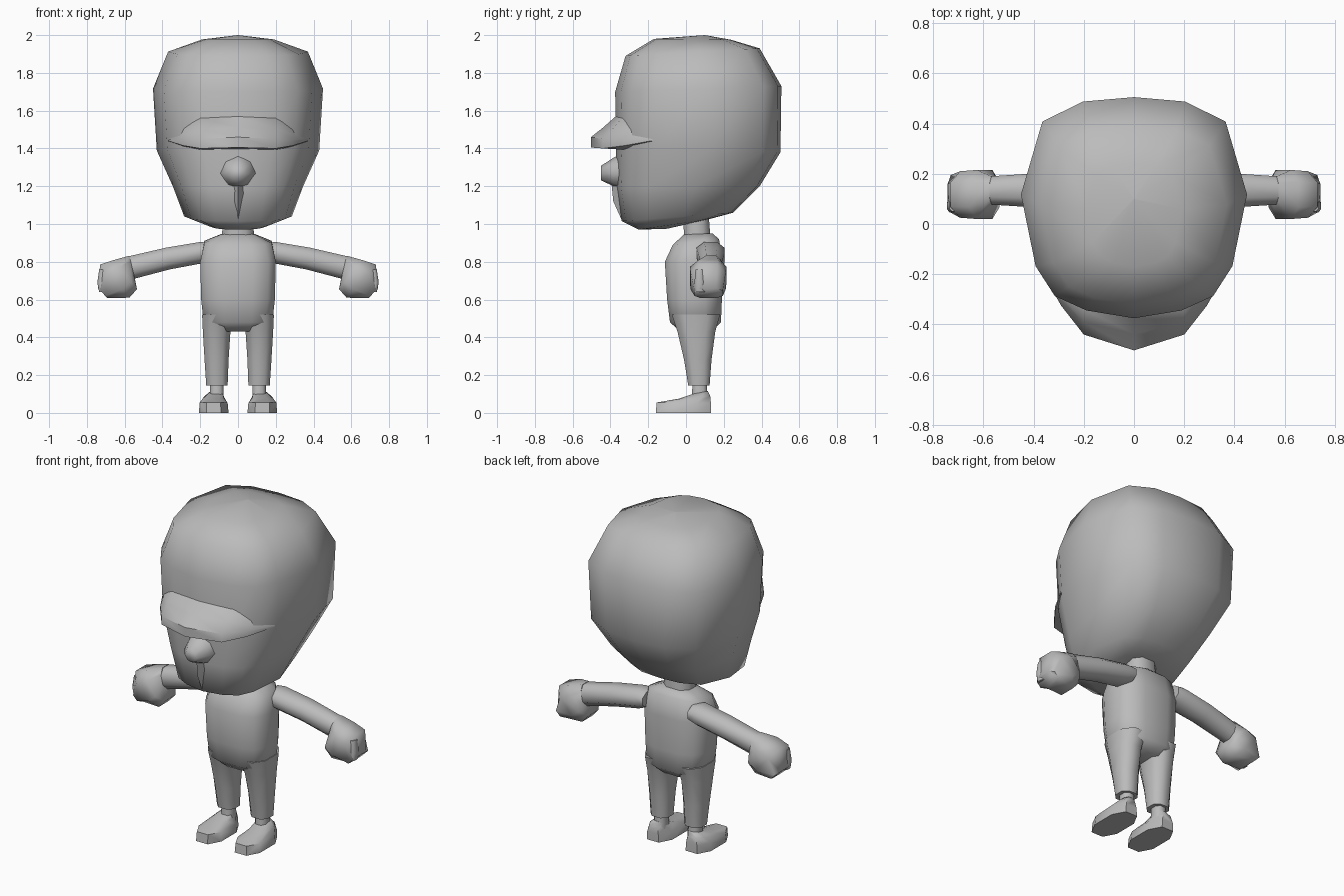
import bpy, bmesh, math
from mathutils import Vector as V

cube = bpy.data.objects.get("Cube")
if cube:
    bpy.data.objects.remove(cube, do_unlink=True)

grey = bpy.data.materials.new("plain grey")
grey.use_nodes = True
GREY = (0.5, 0.5, 0.5, 1)
grey.diffuse_color = GREY
grey.node_tree.nodes["Principled BSDF"].inputs["Base Color"].default_value = GREY


def loft(name, rings, angle=60, mirror=False):
    """Bridge equal-length rings of points, cap both ends."""
    for side, sx in (("left_", 1), ("right_", -1)) if mirror else (("", 1),):
        bm = bmesh.new()
        loops = [[bm.verts.new((p[0] * sx, p[1], p[2])) for p in r] for r in rings]
        n = len(loops[0])
        for a, b in zip(loops, loops[1:]):
            for i in range(n):
                j = (i + 1) % n
                bm.faces.new((a[i], a[j], b[j], b[i]))
        bm.faces.new(loops[0][::-1])
        bm.faces.new(loops[-1])
        bmesh.ops.remove_doubles(bm, verts=bm.verts, dist=0.0005)
        bmesh.ops.recalc_face_normals(bm, faces=bm.faces)
        me = bpy.data.meshes.new(side + name)
        bm.to_mesh(me)
        bm.free()
        me.materials.append(grey)
        ob = bpy.data.objects.new(side + name, me)
        bpy.context.collection.objects.link(ob)
        bpy.ops.object.select_all(action="DESELECT")
        ob.select_set(True)
        bpy.context.view_layer.objects.active = ob
        bpy.ops.object.shade_smooth_by_angle(angle=math.radians(angle))


def oval(c, u, v, n=8, power=0.8):
    """Squarish oval ring around c with half axes u and v."""
    pts = []
    for i in range(n):
        t = 2 * math.pi * (i + 0.5) / n
        f = [math.copysign(abs(k) ** power, k) for k in (math.cos(t), math.sin(t))]
        pts.append(V(c) + V(u) * f[0] + V(v) * f[1])
    m = max(abs(math.copysign(abs(math.cos(math.pi / n)) ** power, 1)), 0.01)
    return [V(c) + (p - V(c)) / m for p in pts]


def flat(x0, x1, y0, y1, z0, z1=None, n=8, power=0.8):
    """Horizontal ring; z0 at the front, z1 at the back."""
    z1 = z0 if z1 is None else z1
    return oval(((x0 + x1) / 2, (y0 + y1) / 2, (z0 + z1) / 2), ((x1 - x0) / 2, 0, 0),
                (0, (y1 - y0) / 2, (z1 - z0) / 2), n, power)


# Head: one outline, scaled per level (half width, front y, back y, front z, back z)
half = [(0, 0), (0.42, 0.035), (0.7, 0.1), (0.87, 0.235), (1, 0.56),
        (0.81, 0.89), (0.45, 0.98), (0, 1)]
outline = half + [(-x, y) for x, y in half[-2:0:-1]]
levels = [(0.001, -0.1, -0.099, 0.975, 0.975), (0.16, -0.25, 0.12, 0.97, 1.025),
          (0.285, -0.34, 0.25, 1.015, 1.06), (0.345, -0.37, 0.39, 1.2, 1.2),
          (0.43, -0.37, 0.5, 1.4, 1.38), (0.45, -0.375, 0.505, 1.7, 1.73),
          (0.37, -0.32, 0.39, 1.89, 1.93), (0.19, -0.17, 0.24, 1.98, 1.975),
          (0.001, 0.099, 0.1, 2, 2)]
loft("head", [[(x * w, yf + (yb - yf) * y, zf + (zb - zf) * y) for x, y in outline]
              for w, yf, yb, zf, zb in levels], 70)

# Brow ridge: x, forehead y, tip y, forehead z, lip top z, lip bottom z
brow = [(0.37, -0.17, -0.185, 1.455, 1.45, 1.44), (0.29, -0.285, -0.325, 1.51, 1.445, 1.415),
        (0.2, -0.34, -0.44, 1.56, 1.45, 1.4), (0, -0.372, -0.503, 1.57, 1.46, 1.405)]
brow = [(-b[0],) + b[1:] for b in brow] + brow[-2::-1]
loft("brow", [[(x, y + 0.07, zf), (x, y, zf), (x, (y + t) / 2, (zf + zt) / 2 - 0.003),
               (x, t, zt), (x, t, zb), (x, y + 0.07, zb - 0.01)]
              for x, y, t, zf, zt, zb in brow], 45)

# Nose with a crease running down to the chin
shape = [(0, 1.0), (0.7, 0.6), (1, -0.1), (0.55, -0.8), (0, -1), (-0.55, -0.8), (-1, -0.1), (-0.7, 0.6)]
loft("nose", [[(x * w, y, z + k * h) for x, k in shape]
              for w, h, y, z in ((0.1, 0.1, -0.33, 1.28), (0.085, 0.075, -0.385, 1.275),
                                 (0.04, 0.038, -0.45, 1.27))], 70)
loft("lip_ridge", [[(-w, -0.32, z), (0, y, z), (w, -0.32, z)]
                   for w, y, z in ((0.005, -0.34, 1.02), (0.04, -0.385, 1.12), (0.07, -0.395, 1.22))])

# Neck and torso
loft("neck", [flat(-0.085, 0.085, -0.01, 0.13, 0.92), flat(-0.08, 0.08, -0.015, 0.12, 1.05)])
loft("torso", [flat(-w, w, a, b, z, z2, 12, 0.7) for w, a, b, z, z2 in (
    (0.11, -0.03, 0.14, 0.43, 0.435), (0.182, -0.085, 0.185, 0.48, 0.48),
    (0.195, -0.1, 0.19, 0.6, 0.6), (0.2, -0.112, 0.195, 0.8, 0.8),
    (0.178, -0.07, 0.175, 0.89, 0.92), (0.085, -0.01, 0.14, 0.945, 0.95))], 70)

# Legs, ankles and feet
loft("leg", [flat(*r) for r in (
    (0.055, 0.168, 0.012, 0.125, 0.145), (0.05, 0.177, -0.01, 0.135, 0.28),
    (0.04, 0.186, -0.045, 0.155, 0.43), (0.02, 0.19, -0.075, 0.18, 0.52))], mirror=True)
loft("ankle", [flat(0.075, 0.15, 0.03, 0.115, 0.07), flat(0.078, 0.147, 0.035, 0.11, 0.16)], mirror=True)
loft("foot", [flat(*r) for r in (
    (0.05, 0.207, -0.16, 0.132, 0), (0.055, 0.203, -0.155, 0.132, 0.055, 0.05),
    (0.075, 0.18, -0.04, 0.128, 0.075, 0.09), (0.08, 0.15, 0.035, 0.115, 0.1, 0.115))], mirror=True)


# Arms and fists: each ring spans a lower and an upper point in x/z, and a y range
def sleeve(xa, za, xb, zb, y0, y1, power=0.9):
    return oval(((xa + xb) / 2, (y0 + y1) / 2, (za + zb) / 2), (0, (y1 - y0) / 2, 0),
                ((xb - xa) / 2, 0, (zb - za) / 2), 8, power)


loft("arm", [sleeve(*r) for r in (
    (0.15, 0.81, 0.15, 0.9, 0.06, 0.2), (0.2, 0.79, 0.2, 0.905, 0.055, 0.205),
    (0.36, 0.76, 0.38, 0.875, 0.065, 0.203), (0.55, 0.71, 0.575, 0.83, 0.077, 0.19))], mirror=True)
loft("hand", [sleeve(*r, 0.75) for r in (
    (0.545, 0.705, 0.575, 0.832, 0.077, 0.19), (0.535, 0.655, 0.655, 0.81, 0.02, 0.215),
    (0.575, 0.61, 0.73, 0.785, 0.025, 0.21), (0.69, 0.607, 0.742, 0.66, 0.045, 0.195))], mirror=True)
loft("thumb", [flat(0.69, 0.735, 0.045, 0.1, 0.64), flat(0.695, 0.745, 0.045, 0.1, 0.69),
               flat(0.69, 0.735, 0.05, 0.095, 0.76)], mirror=True)
